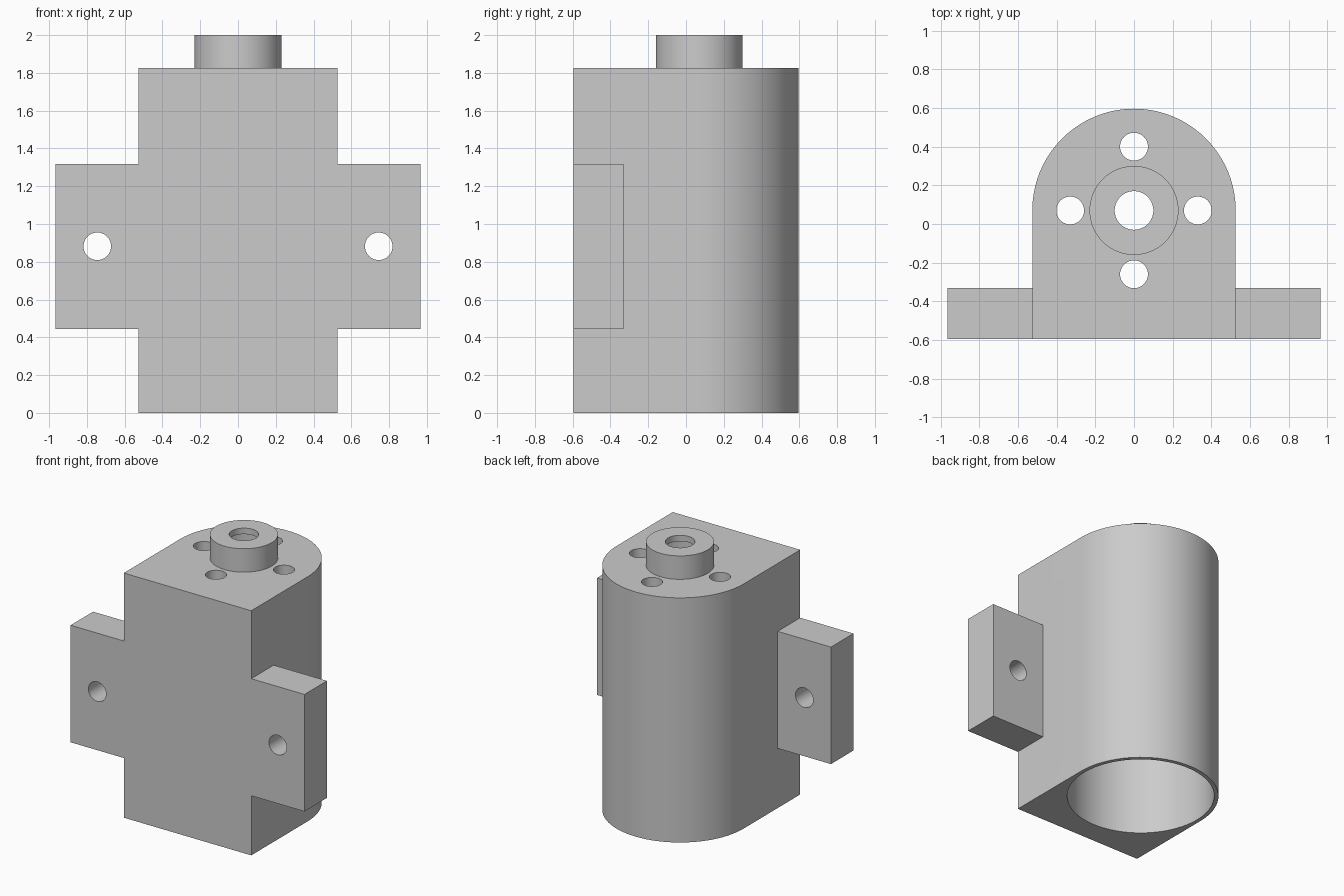
import bpy, bmesh, math
from mathutils import Matrix, Vector

old = bpy.data.objects.get("Cube")
if old:
    bpy.data.objects.remove(old, do_unlink=True)

AXIS_Y = 0.07      # centre line of the barrel
HALF_W = 0.526     # barrel radius and half width
FRONT = -0.595
BODY_TOP = 1.825

grey = bpy.data.materials.new("plain grey")
grey.use_nodes = True
colour = (0.6, 0.6, 0.6, 1)
grey.diffuse_color = colour
grey.node_tree.nodes["Principled BSDF"].inputs["Base Color"].default_value = colour


def make_object(name, bm):
    bmesh.ops.recalc_face_normals(bm, faces=bm.faces)
    mesh = bpy.data.meshes.new(name)
    bm.to_mesh(mesh)
    bm.free()
    mesh.materials.append(grey)
    obj = bpy.data.objects.new(name, mesh)
    bpy.context.collection.objects.link(obj)
    return obj


def prism(name, outline, z0, z1):
    bm = bmesh.new()
    face = bm.faces.new([bm.verts.new((x, y, z0)) for x, y in outline])
    top = bmesh.ops.extrude_face_region(bm, geom=[face])["geom"]
    bmesh.ops.translate(bm, vec=(0, 0, z1 - z0),
                        verts=[v for v in top if isinstance(v, bmesh.types.BMVert)])
    return make_object(name, bm)


def circle(x, y, r, n=64):
    return [(x + r * math.cos(math.tau * i / n), y + r * math.sin(math.tau * i / n))
            for i in range(n)]


def rod_along_y(name, x, z, r):
    bm = bmesh.new()
    bmesh.ops.create_cone(bm, cap_ends=True, segments=40, radius1=r, radius2=r, depth=1,
                          matrix=Matrix.Translation(Vector((x, FRONT, z)))
                          @ Matrix.Rotation(math.pi / 2, 4, 'X'))
    return make_object(name, bm)


# Barrel housing: flat front, round back
arc = [(HALF_W * math.cos(math.pi * i / 40), AXIS_Y + HALF_W * math.sin(math.pi * i / 40))
       for i in range(41)]
housing = prism("motor_housing", arc + [(-HALF_W, FRONT), (HALF_W, FRONT)], 0, BODY_TOP)

# Mounting plate that forms both ears, and the collar on top
W, BACK = 0.965, -0.33
plate = prism("mounting_ears", [(-W, FRONT), (W, FRONT), (W, BACK), (-W, BACK)], 0.445, 1.318)
collar = prism("collar", circle(0, AXIS_Y, 0.23), 1.75, 2)

# Cutters: open barrel, collar recess, shaft hole, screw holes
cutters = [
    prism("barrel_cutter", circle(0, AXIS_Y, 0.497, 96), -0.1, 1.72),
    prism("recess_cutter", circle(0, AXIS_Y, 0.17), 1.6, 1.955),
    prism("shaft_cutter", circle(0, AXIS_Y, 0.1), 1.65, 2.1),
]
for i in range(4):
    a = i * math.pi / 2
    cutters.append(prism("screw_cutter", circle(0.33 * math.cos(a), AXIS_Y + 0.33 * math.sin(a),
                                                0.072, 40), 1.5, 2.1))
for side in (-1, 1):
    cutters.append(rod_along_y("ear_cutter", side * 0.745, 0.882, 0.073))

# Combine everything into one solid
helpers = [(plate, 'UNION'), (collar, 'UNION')] + [(c, 'DIFFERENCE') for c in cutters]
for obj, operation in helpers:
    mod = housing.modifiers.new(obj.name, 'BOOLEAN')
    mod.object = obj
    mod.operation = operation
    mod.solver = 'EXACT'
    obj.hide_render = True

bpy.context.view_layer.update()
depsgraph = bpy.context.evaluated_depsgraph_get()
solid = bpy.data.meshes.new_from_object(housing.evaluated_get(depsgraph))
housing.modifiers.clear()
housing.data = solid
solid.materials.clear()
solid.materials.append(grey)
for poly in solid.polygons:
    poly.material_index = 0
for obj, _ in helpers:
    bpy.data.objects.remove(obj, do_unlink=True)

bpy.ops.object.select_all(action='DESELECT')
housing.select_set(True)
bpy.context.view_layer.objects.active = housing
bpy.ops.object.shade_smooth_by_angle(angle=math.radians(30))
